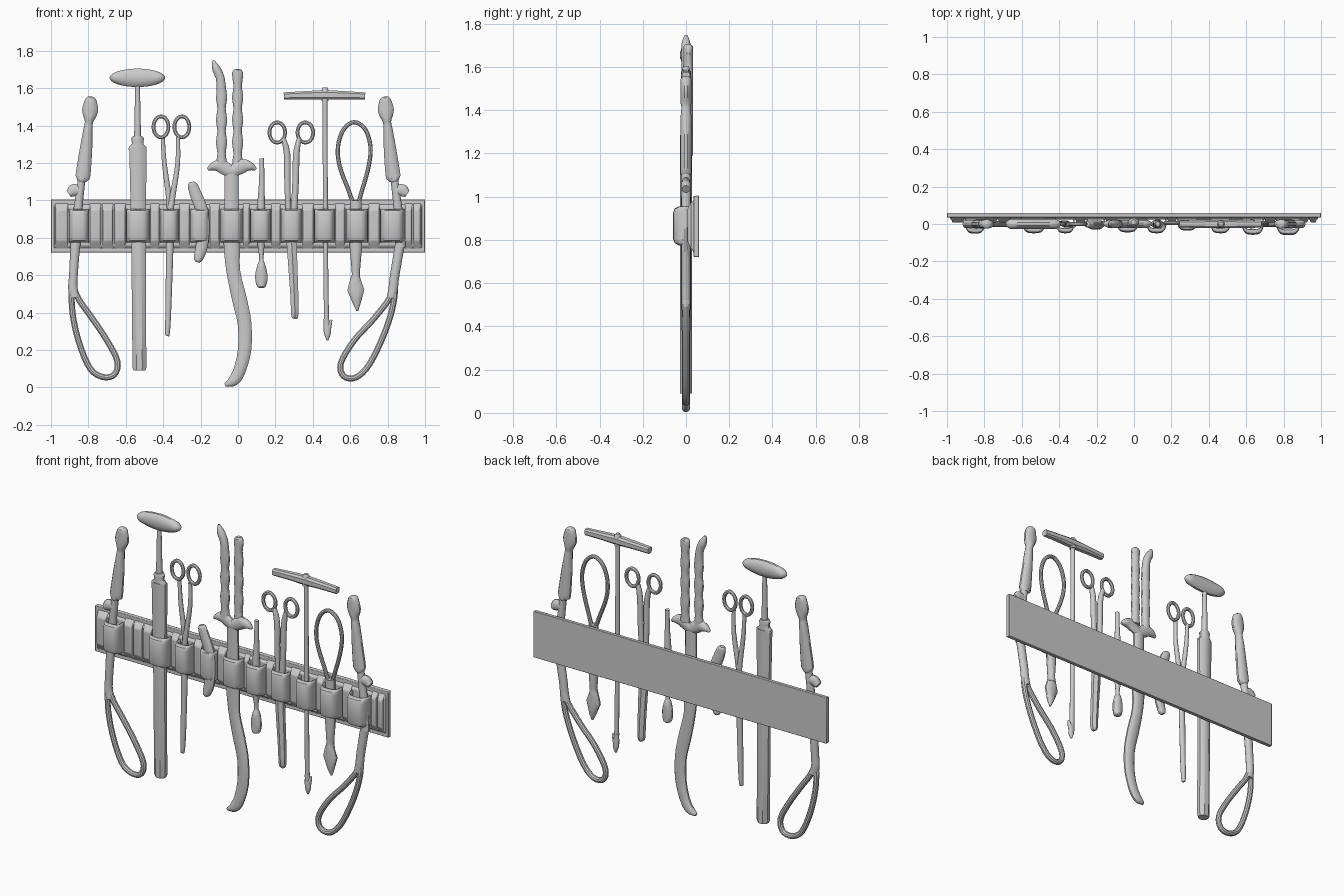
import bpy, bmesh, math
from mathutils import Vector


def make(name, bm):
    bmesh.ops.recalc_face_normals(bm, faces=bm.faces)
    me = bpy.data.meshes.new(name)
    bm.to_mesh(me)
    bm.free()
    ob = bpy.data.objects.new(name, me)
    bpy.context.collection.objects.link(ob)
    return ob


def spline(pts, n, closed):
    # Catmull-Rom through (x, z, half width) points
    P = [Vector(p) for p in pts]
    k = len(P)
    get = (lambda i: P[i % k]) if closed else (lambda i: P[min(max(i, 0), k - 1)])
    out = []
    for i in range(k if closed else k - 1):
        a, b, c, d = get(i - 1), get(i), get(i + 1), get(i + 2)
        for j in range(n):
            t = j / n
            out.append(0.5 * (2*b + (c - a)*t + (2*a - 5*b + 4*c - d)*t*t + (3*b - a - 3*c + d)*t**3))
    return out if closed else out + [P[-1]]


def sweep(name, pts, d=0.022, y=0.0, sides=12, n=3, closed=False, power=1.0):
    # tube in the xz plane with changing width; d caps the half depth
    P = spline(pts, n, closed) if n > 1 else [Vector(p) for p in pts]
    k = len(P)
    bm = bmesh.new()
    rings = []
    for i, p in enumerate(P):
        q = (P[(i + 1) % k] - P[i - 1]) if closed else (P[min(i + 1, k - 1)] - P[max(i - 1, 0)])
        t = Vector((q.x, q.y)).normalized()
        w = max(p.z, 0.003)
        h = min(w, d)
        ring = []
        for s in range(sides):
            a = 2 * math.pi * (s + 0.5) / sides
            c, e = math.cos(a), math.sin(a)
            c = math.copysign(abs(c) ** power, c) * w
            e = math.copysign(abs(e) ** power, e) * h
            ring.append(bm.verts.new((p.x - t.y * c, y + e, p.y + t.x * c)))
        rings.append(ring)
    for i in range(k if closed else k - 1):
        r0, r1 = rings[i], rings[(i + 1) % k]
        for s in range(sides):
            u = (s + 1) % sides
            bm.faces.new((r0[s], r0[u], r1[u], r1[s]))
    if not closed:
        bm.faces.new(rings[0])
        bm.faces.new(rings[-1])
    return make(name, bm)


def oval(name, x, z, rx, rz, r, y=0.0):
    pts = [(x + rx*math.cos(a), z + rz*math.sin(a), r) for a in [i*math.pi/12 for i in range(24)]]
    return sweep(name, pts, r, y, 8, 1, True)


def block(name, x0, x1, y0, y1, zb, zf, inset=0.0, bev=0.004):
    # box whose front face (y0) spans zf and back face (y1) spans zb
    bm = bmesh.new()
    b = [bm.verts.new((x, y1, z)) for x, z in ((x0, zb[0]), (x1, zb[0]), (x1, zb[1]), (x0, zb[1]))]
    f = [bm.verts.new((x, y0, z)) for x, z in
         ((x0 + inset, zf[0]), (x1 - inset, zf[0]), (x1 - inset, zf[1]), (x0 + inset, zf[1]))]
    bm.faces.new(b)
    bm.faces.new(f)
    for i in range(4):
        j = (i + 1) % 4
        bm.faces.new((b[i], b[j], f[j], f[i]))
    ob = make(name, bm)
    m = ob.modifiers.new("bevel", 'BEVEL')
    m.width, m.segments = bev, 2
    return ob


def strap(name, x, w, front):
    # arched loop holding one tool
    bm = bmesh.new()
    rows = []
    for z, g in ((0.775, 0.72), (0.785, 0.92), (0.805, 1), (0.925, 1), (0.945, 0.92), (0.955, 0.72)):
        row = []
        for i in range(15):
            a = math.pi * i / 14
            c, s = math.cos(a), math.sin(a)
            c = math.copysign(abs(c) ** 0.6, c)
            row.append(bm.verts.new((x - w * c, 0.035 - (0.035 - front) * g * abs(s) ** 0.7, z)))
        rows.append(row)
    for r0, r1 in zip(rows, rows[1:]):
        for i in range(14):
            bm.faces.new((r0[i], r0[i + 1], r1[i + 1], r1[i]))
    ob = make(name, bm)
    m = ob.modifiers.new("thickness", 'SOLIDIFY')
    m.thickness, m.offset = 0.008, -1


# belt back plate, padded front and tool loops
block("belt_back", -1, 1, 0.035, 0.06, (0.72, 1.005), (0.722, 1.003), 0.0, 0.003)
block("belt_band", -0.985, 0.985, 0.024, 0.042, (0.735, 0.985), (0.76, 0.965), 0.004)
straps = [(-0.85, .055, -.052), (-.535, .063, -.05), (-.367, .05, -.05), (-.205, .05, -.03), (-.035, .059, -.045),
          (.12, .055, -.05), (.285, .055, -.035), (.462, .055, -.05), (.635, .06, -.058), (.825, .065, -.06)]
edge = -0.98
for i, (x, w, f) in enumerate(straps + [(1.04, .06, 0)]):
    gap = x - w - edge
    n = max(1, round(gap / 0.06))
    for j in range(n):
        block("belt_pad", edge + gap*j/n, edge + gap*(j + 1)/n, 0.008, 0.04, (0.735, 0.99), (0.785, 0.95), 0.008, 0.006)
    if i < len(straps):
        strap("tool_loop", x, w, f)
    edge = x + w

# outer pair of looped lifters: handle, side lug, wire loop
for s in (-1, 1):
    sweep("lifter_handle", [(s*x, z, w) for x, z, w in (
        (.785, 1.555, .012), (.787, 1.54, .03), (.79, 1.49, .044), (.793, 1.455, .038), (.797, 1.42, .023),
        (.802, 1.38, .025), (.812, 1.28, .034), (.828, 1.14, .041), (.832, 1.12, .036), (.836, 1.10, .022))], .026)
    sweep("lifter_shaft", [(s*x, z, w) for x, z, w in (
        (.836, 1.11, .021), (.85, 1.0, .023), (.86, .9, .027), (.87, .75, .027))], .022)
    sweep("lifter_lug", [(s*.84, 1.05, .028), (s*.875, 1.055, .034), (s*.89, 1.045, .03), (s*.905, 1.035, .02)], .022)
    if s < 0:
        stem = [(-.87, .76, .027), (-.88, .6, .024), (-.883, .53, .026), (-.872, .48, .026)]
        loop = [(-.885, .53), (-.885, .4), (-.85, .24), (-.79, .1), (-.72, .055), (-.66, .07), (-.645, .14),
                (-.70, .25), (-.78, .37), (-.845, .46)]
    else:
        stem = [(.865, .76, .027), (.838, .6, .026), (.83, .53, .026), (.82, .48, .026)]
        loop = [(.838, .53), (.825, .42), (.775, .27), (.70, .12), (.63, .053), (.565, .06), (.55, .13),
                (.62, .25), (.72, .36), (.80, .46)]
    sweep("lifter_stem", stem, .022)
    sweep("lifter_loop", [(x, z, .017) for x, z in loop], .017, closed=True, n=4, sides=10)

# sleeve tool: faceted sleeve, collar, rod and lens shaped grip
sweep("sleeve", [(-.535, 1.285, .05), (-.532, .8, .042), (-.527, .105, .04), (-.527, .09, .034)],
      .03, sides=8, n=1)
sweep("sleeve_collar", [(-.537, 1.27, .05), (-.537, 1.285, .048), (-.537, 1.30, .032), (-.537, 1.315, .032),
                        (-.537, 1.33, .036), (-.537, 1.345, .024)], .026, n=1)
sweep("sleeve_rod", [(-.537, 1.34, .019), (-.537, 1.62, .013)], .018, n=1)
sweep("sleeve_grip", [(-.538 + .148*math.cos(a), 1.655, .051*math.sin(a)) for a in
                      [math.pi*i/16 for i in range(17)]], .028, n=1)

# left scissors
for x in (-.412, -.30):
    oval("scissor_ring", x, 1.393, .04, .056, .011)
sweep("scissor_arm", [(-.402, 1.34, .011), (-.394, 1.2, .013), (-.37, 1.02, .016), (-.36, .9, .018)], .014, y=.004)
sweep("scissor_arm", [(-.322, 1.34, .011), (-.322, 1.2, .013), (-.35, 1.02, .016), (-.368, .9, .018)], .014, y=-.006)
sweep("scissor_blade", [(-.363, .95, .025), (-.366, .7, .02), (-.373, .4, .016), (-.377, .29, .013), (-.378, .275, .008)], .016)

# folding knife
sweep("pocket_knife", [(-.248, 1.098, .014), (-.243, 1.08, .027), (-.225, 1.03, .033), (-.195, .95, .034),
                       (-.185, .85, .034), (-.195, .75, .033), (-.212, .69, .026), (-.219, .67, .012)], .02)

# cutter: two wavy grips, guard and curved blade
grip = [(1.19 + .03*i, .027 + .004*math.cos(i * 1.57)) for i in range(16)]
sweep("cutter_grip", [(-.002, z, w) for z, w in grip] + [(-.002, 1.685, .03), (-.002, 1.703, .014)], .022, y=.01, n=2)
sweep("cutter_grip", [(-.088, z, w) for z, w in grip[:14]] + [(-.095, 1.655, .024), (-.115, 1.70, .024),
                                                             (-.128, 1.735, .012), (-.13, 1.748, .006)], .022, n=2)
sweep("cutter_guard", [(-.162, 1.165, .008), (-.135, 1.18, .022), (-.095, 1.185, .038), (-.06, 1.165, .036),
                       (-.035, 1.155, .034), (-.01, 1.165, .036), (.03, 1.185, .038), (.07, 1.18, .022), (.095, 1.165, .008)], .022)
sweep("cutter_blade", [(-.035, 1.16, .038), (-.035, 1.0, .039), (-.033, .77, .045), (-.025, .62, .038), (.008, .47, .041),
                       (.035, .34, .038), (.035, .2, .037), (.008, .09, .034), (-.025, .035, .03), (-.07, .012, .009)], .02)

# small probe with a bulb end
sweep("probe", [(.127, 1.225, .013), (.127, 1.1, .015), (.123, .95, .022), (.123, .8, .022), (.125, .69, .012),
                (.125, .66, .02), (.125, .61, .033), (.125, .57, .033), (.125, .54, .024), (.125, .532, .012)], .024)

# right scissors
for x in (.21, .36):
    oval("clamp_ring", x, 1.363, .042, .054, .011, .006)
sweep("clamp_arm", [(.243, 1.33, .013), (.262, 1.25, .018), (.264, 1.1, .017), (.27, .9, .015)], .016, y=.006)
sweep("clamp_arm", [(.327, 1.33, .013), (.312, 1.25, .018), (.308, 1.1, .018), (.297, .9, .018)], .016, y=.002)
sweep("clamp_blade", [(.282, .95, .034), (.287, .77, .031), (.301, .5, .025), (.304, .39, .023), (.302, .367, .012)], .022, sides=6, n=2)

# cross-handled hook
sweep("hook_bar", [(.245, 1.558, .02), (.36, 1.562, .023), (.465, 1.563, .027), (.57, 1.562, .023), (.68, 1.558, .02)],
      .024, sides=8, power=.7)
sweep("hook_knob", [(.465, 1.53, .02), (.465, 1.59, .02), (.465, 1.603, .012)], .027, n=1)
sweep("hook_shaft", [(.465, 1.55, .013), (.467, 1.0, .014), (.469, .7, .013), (.473, .35, .014)], .014, n=1)
sweep("hook_tip", [(.472, .37, .014), (.476, .32, .019), (.478, .29, .019), (.478, .25, .005)], .014)
sweep("hook_barb", [(.478, .285, .014), (.488, .33, .013), (.500, .362, .005)], .012)

# wire loop with an arrow point
sweep("wire_loop", [(x, z, .012) for x, z in ((.63, .97), (.585, 1.07), (.542, 1.19), (.535, 1.29), (.565, 1.38), (.622, 1.418),
      (.68, 1.38), (.708, 1.29), (.70, 1.19), (.668, 1.07))], .012, closed=True, n=4, sides=10)
sweep("arrow_shaft", [(.63, 1.0, .03), (.63, .78, .035), (.63, .68, .028), (.63, .6, .022), (.63, .57, .03)], .024)
sweep("arrow_head", [(.628, .60, .022), (.628, .56, .035), (.63, .52, .047), (.632, .5, .04), (.635, .45, .022), (.638, .408, .005)],
      .02, n=1)

# smooth shading with sharp edges kept
for ob in bpy.context.collection.objects:
    ob.select_set(True)
    bpy.context.view_layer.objects.active = ob
bpy.ops.object.shade_smooth_by_angle(angle=math.radians(35))
